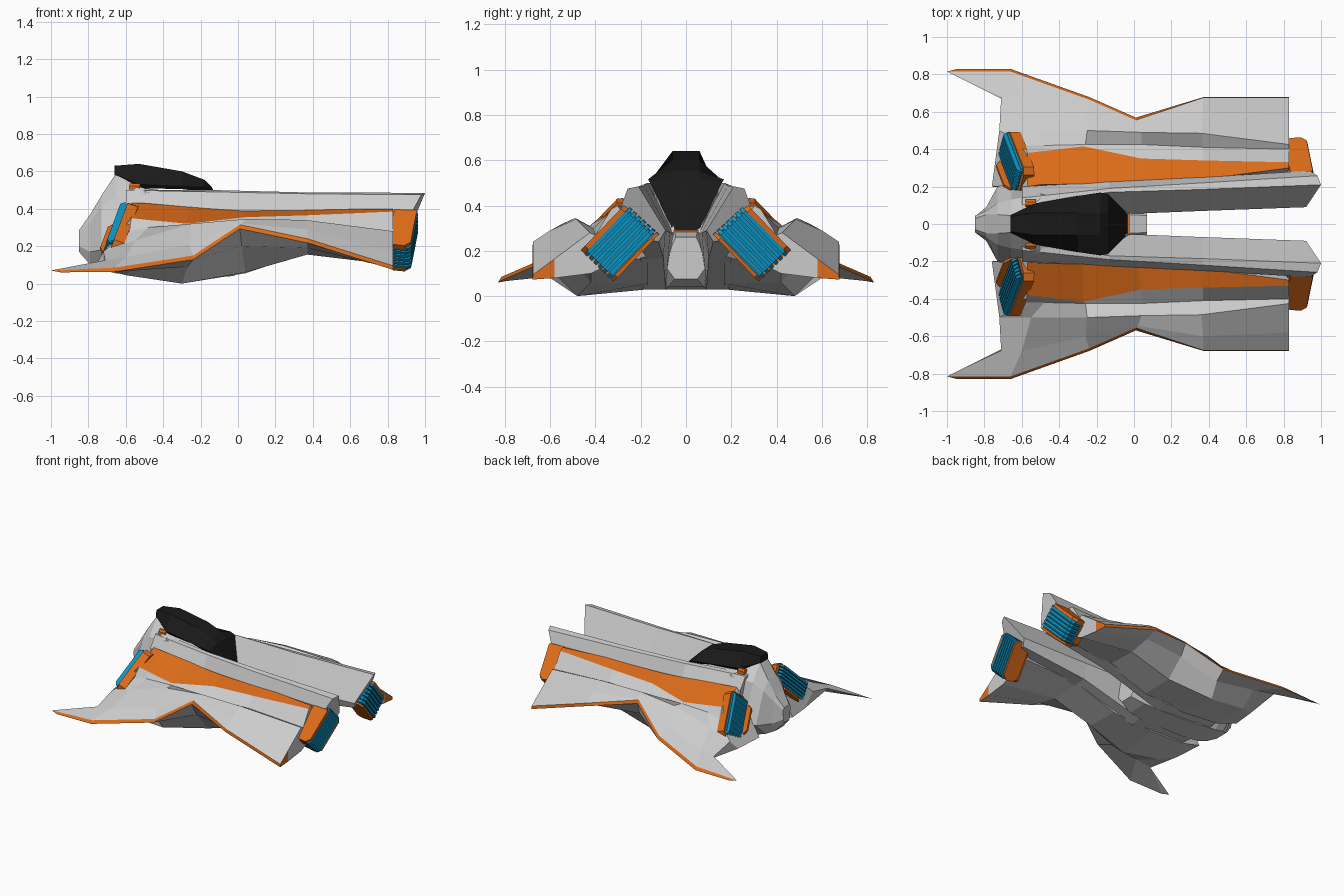
import bpy, bmesh
from math import radians
from mathutils import Matrix, Vector

if "Cube" in bpy.data.objects:
    bpy.data.objects.remove(bpy.data.objects["Cube"])


def material(name, rgb):
    m = bpy.data.materials.new(name)
    m.diffuse_color = (*rgb, 1)
    m.use_nodes = True
    m.node_tree.nodes["Principled BSDF"].inputs["Base Color"].default_value = m.diffuse_color
    return m


ORANGE = material("orange_paint", (0.72, 0.15, 0.01))
BLUE = material("blue_fins", (0.005, 0.3, 0.55))
BLACK = material("black_glass", (0.01, 0.01, 0.01))
GREY = material("grey_hull", (0.55, 0.55, 0.55))


def finish(name, bm, mats, mirror):
    bmesh.ops.recalc_face_normals(bm, faces=bm.faces)
    mesh = bpy.data.meshes.new(name)
    bm.to_mesh(mesh)
    bm.free()
    ob = bpy.data.objects.new(name, mesh)
    bpy.context.collection.objects.link(ob)
    for m in mats:
        mesh.materials.append(m)
    if mirror:
        mod = ob.modifiers.new("mirror", 'MIRROR')
        mod.use_axis = (False, True, False)
        mod.use_mirror_merge = False
    return ob


def loft(name, rings, mats=(GREY,), painted=(), caps=None, mirror=False, painted_end=False):
    """Skin closed rings; strips listed in painted use the second material."""
    bm = bmesh.new()
    vs = [[bm.verts.new(p) for p in r] for r in rings]
    n = len(rings[0])
    for a, b in zip(vs, vs[1:]):
        for i in range(n):
            j = (i + 1) % n
            f = bm.faces.new((a[i], a[j], b[j], b[i]))
            f.material_index = int(i in painted)
    for end in (vs[0], vs[-1]):
        for k, idx in enumerate(caps or [range(n)]):
            f = bm.faces.new([end[i] for i in idx])
            f.material_index = int(painted_end and k == 0 and end is vs[-1])
    return finish(name, bm, mats, mirror)


def symmetric(x, half):
    return [(x, y, z) for y, z in half] + [(x, -y, z) for y, z in reversed(half)]


def prism(bm, mat, x, y, z, chamfer=0.0, axis='X'):
    """Box over the ranges x, y, z with four corners chamfered around an axis."""
    u, v = (y, z) if axis == 'X' else (x, y)
    w = x if axis == 'X' else z
    c = chamfer
    if c:
        pts = [(u[0] + c, v[0]), (u[1] - c, v[0]), (u[1], v[0] + c), (u[1], v[1] - c),
               (u[1] - c, v[1]), (u[0] + c, v[1]), (u[0], v[1] - c), (u[0], v[0] + c)]
    else:
        pts = [(u[0], v[0]), (u[1], v[0]), (u[1], v[1]), (u[0], v[1])]
    rows = [[bm.verts.new(mat @ Vector((t, a, b) if axis == 'X' else (a, b, t)))
             for a, b in pts] for t in w]
    n = len(pts)
    bm.faces.new(rows[0])
    bm.faces.new(rows[1])
    for i in range(n):
        j = (i + 1) % n
        bm.faces.new((rows[0][i], rows[0][j], rows[1][j], rows[1][i]))


def slanted(loc, yaw, lean):
    return (Matrix.Translation(loc) @ Matrix.Rotation(radians(-46), 4, 'X')
            @ Matrix.Rotation(radians(yaw), 4, 'Z') @ Matrix.Rotation(radians(lean), 4, 'Y'))


def fins(name, mat, x, length, height, core, count=6):
    """Stack of thin plates around a recessed core."""
    bm = bmesh.new()
    pitch = height / count
    l = length / 2
    for i in range(count):
        z = -height / 2 + (i + 0.5) * pitch
        prism(bm, mat, x, (-l, l), (z - pitch * 0.32, z + pitch * 0.32), 0.02, 'Z')
    prism(bm, mat, core, (-l + 0.015, l - 0.015), (-height / 2, height / 2))
    finish(name, bm, [BLUE], True)


# Nose and central body
nose = [
    (-0.85, [(.03, .17), (.04, .2), (.045, .27), (.03, .285)]),
    (-0.79, [(.05, .1), (.09, .17), (.07, .33), (.05, .37)]),
    (-0.73, [(.09, .075), (.2, .18), (.11, .41), (.05, .47)]),
    (-0.655, [(.1, .055), (.22, .2), (.13, .46), (.045, .585)]),
    (-0.5, [(.1, .04), (.2, .2), (.16, .49), (.1, .51)]),
    (-0.15, [(.09, .03), (.13, .15), (.13, .46), (.1, .47)]),
    (-0.03, [(.08, .04), (.11, .14), (.06, .28), (.05, .285)]),
    (0.07, [(.05, .075), (.09, .13), (.06, .23), (.045, .26)]),
]
loft("nose_and_core", [symmetric(*s) for s in nose])

# Canopy, sloping down between the booms at its back
canopy = [
    (-0.66, [(.035, .575), (.048, .585), (.04, .63)]),
    (-0.53, [(.1, .51), (.11, .53), (.06, .64)]),
    (-0.3, [(.13, .505), (.15, .52), (.06, .6)]),
    (-0.18, [(.15, .49), (.168, .515), (.06, .555)]),
    (-0.14, [(.13, .46), (.16, .505), (.06, .515)]),
    (-0.035, [(.05, .275), (.055, .285), (.05, .295)]),
]
loft("canopy", [symmetric(*s) for s in canopy], [BLACK])

# Orange sill behind the canopy and small marker blocks beside it
bm = bmesh.new()
prism(bm, Matrix(), (-0.04, -0.025), (-0.055, 0.055), (0.275, 0.292))
finish("canopy_sill", bm, [ORANGE], False)
bm = bmesh.new()
prism(bm, Matrix(), (-0.58, -0.525), (0.09, 0.13), (0.485, 0.535), 0.012)
finish("canopy_marker", bm, [ORANGE], True)

# Twin booms running to the tail
boom = [
    [(-.6, y, z) for y, z in [(.09, .5), (.14, .5), (.2, .42), (.2, .06), (.08, .05), (.06, .25)]],
    [(-.13, y, z) for y, z in [(.17, .5), (.19, .49), (.225, .4), (.19, .03), (.09, .03), (.05, .27)]],
    [(.37, y, z) for y, z in [(.185, .487), (.22, .48), (.25, .39), (.2, .16), (.1, .17), (.07, .28)]],
    [(1, .21, .485), (.98, .258, .475), (.94, .285, .4), (.88, .24, .26), (.9, .12, .24), (.92, .09, .29)],
]
loft("boom", boom, mirror=True)

# Side hull and wing: rails from front to back
foot = [(-.57, .2, .43), (-.5, .21, .43), (-.27, .215, .41), (.02, .225, .39), (.37, .24, .395), (.83, .3, .4)]
stripe = [(-.57, .38, .35), (-.48, .39, .34), (-.27, .415, .32), (.04, .35, .355), (.37, .34, .365), (.83, .33, .385)]
groove = [(-.58, .42, .28), (-.48, .42, .3), (-.26, .425, .31), (.04, .425, .3), (.37, .41, .3), (.83, .4, .27)]
shoulder = [(-.72, .5, .17), (-.55, .5, .23), (-.25, .5, .32), (.04, .49, .345), (.36, .485, .34), (.83, .425, .28)]
mid = [(-.71, .68, .125), (-.6, .68, .14), (-.26, .6, .21), (.02, .545, .32), (.37, .6, .29), (.83, .58, .165)]
edge = [(-1, .815, .07), (-.66, .815, .085), (-.24, .665, .15), (.01, .555, .315), (.37, .675, .24), (.83, .675, .095)]
edge_low = [(x, y + (.014 if x < .2 else .003), z - .022) for x, y, z in edge]
edge_low[0] = (-.95, .828, .06)
root = [(-.71, .67, .112), (-.55, .63, .1), (-.27, .57, .09), (.02, .53, .2), (.37, .58, .19), (.83, .58, .08)]
keel = [(-.72, .4, .08), (-.6, .46, .045), (-.3, .48, 0), (.04, .42, .06), (.37, .42, .155), (.83, .42, .1)]
inner = [(-.76, .2, .1), (-.6, .18, .05), (-.3, .17, .03), (.04, .17, .055), (.37, .17, .165), (.83, .2, .21)]
rails = [foot, stripe, groove, shoulder, mid, edge, edge_low, root, keel, inner]
loft("side_hull_and_wing", list(zip(*rails)), [GREY, ORANGE], painted=(0, 5),
     caps=[(4, 5, 6, 7), (3, 4, 7, 8), (0, 1, 2, 3, 8, 9)], mirror=True, painted_end=True)

# Front intake: orange collar with fins ahead of it and a lip below
m = slanted((-0.635, 0.335, 0.275), 15, 12)
bm = bmesh.new()
prism(bm, m, (-0.01, 0.05), (-0.17, 0.17), (-0.085, 0.085), 0.03)
prism(bm, m, (-0.07, 0.03), (-0.12, 0.1), (-0.1, -0.085), 0.03, 'Z')
finish("intake_collar", bm, [ORANGE], True)
fins("intake_fins", m, (-0.045, 0.0), 0.31, 0.145, (-0.022, 0.0))

# Rear exhaust: fins between two orange plates
m = slanted((0.885, 0.29, 0.24), 8, 0)
bm = bmesh.new()
for z in ((0.07, 0.1), (-0.1, -0.085)):
    prism(bm, m, (-0.065, 0.055), (-0.145, 0.145), z, 0.03, 'Z')
prism(bm, m, (-0.08, -0.03), (-0.15, 0.15), (-0.09, 0.09), 0.02)
finish("exhaust_housing", bm, [ORANGE], True)
fins("exhaust_fins", m, (-0.05, 0.06), 0.29, 0.165, (-0.05, 0.035))
